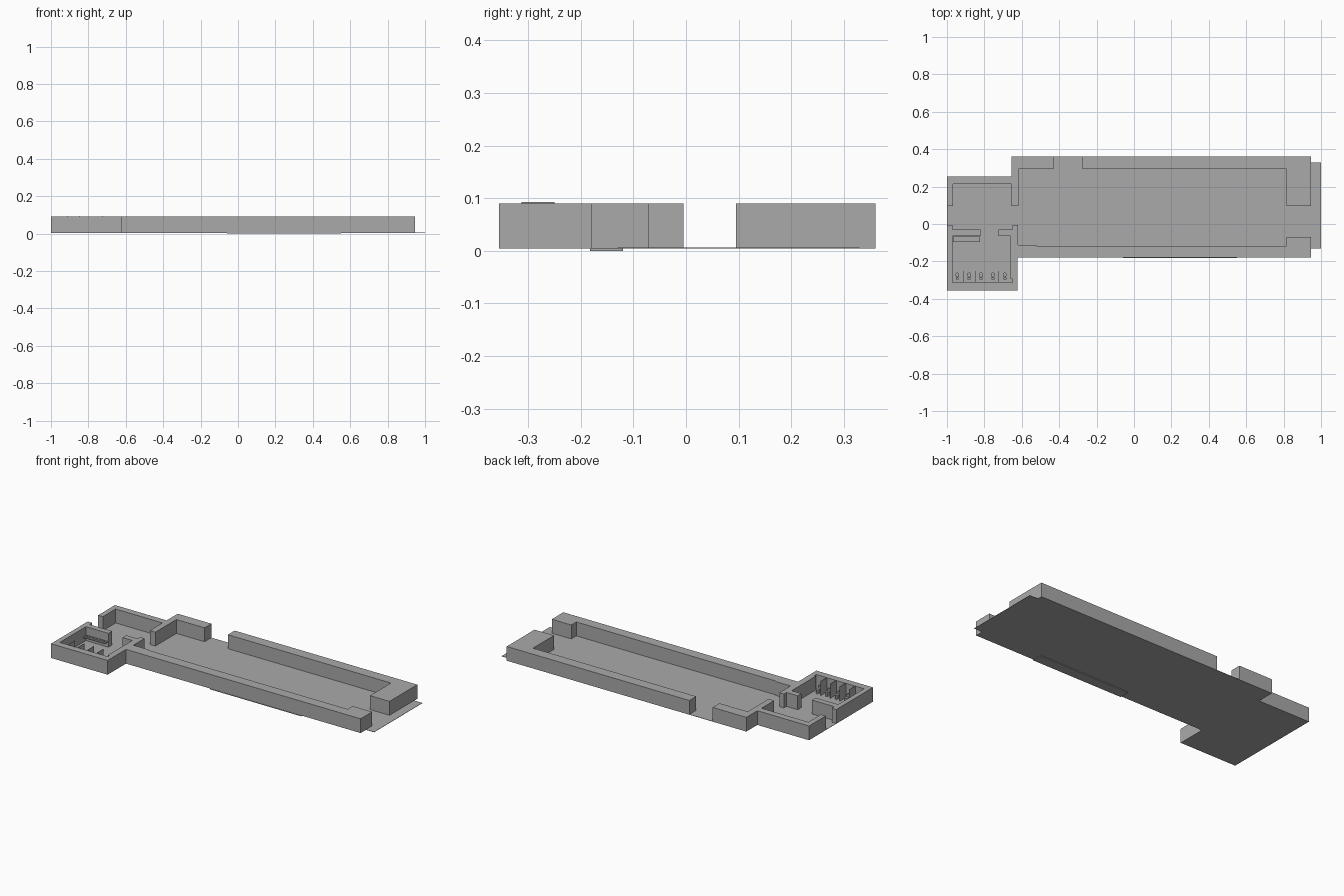
import bpy, bmesh, math

if "Cube" in bpy.data.objects:
    bpy.data.objects.remove(bpy.data.objects["Cube"])

FLOOR = 0.006
TOP = 0.09

grey = bpy.data.materials.new("plain_grey")
grey.diffuse_color = (0.4, 0.4, 0.4, 1)
grey.use_nodes = True
grey.node_tree.nodes["Principled BSDF"].inputs["Base Color"].default_value = grey.diffuse_color


def finish(name, bm):
    bmesh.ops.recalc_face_normals(bm, faces=bm.faces[:])
    mesh = bpy.data.meshes.new(name)
    bm.to_mesh(mesh)
    bm.free()
    mesh.materials.append(grey)
    obj = bpy.data.objects.new(name, mesh)
    bpy.context.collection.objects.link(obj)
    return obj


def extrude_plan(name, points, z0, z1):
    """Extrude a flat plan outline between two heights."""
    bm = bmesh.new()
    face = bm.faces.new([bm.verts.new((x, y, z0)) for x, y in points])
    ext = bmesh.ops.extrude_face_region(bm, geom=[face], use_keep_orig=True)
    verts = [v for v in ext["geom"] if isinstance(v, bmesh.types.BMVert)]
    bmesh.ops.translate(bm, verts=verts, vec=(0, 0, z1 - z0))
    return finish(name, bm)


def box(name, x0, x1, y0, y1, z0, z1):
    return extrude_plan(name, [(x0, y0), (x1, y0), (x1, y1), (x0, y1)], z0, z1)


def oval(name, x, y, rx, ry, z0, z1, sides=8):
    pts = [(x + rx * math.cos(2 * math.pi * i / sides),
            y + ry * math.sin(2 * math.pi * i / sides)) for i in range(sides)]
    return extrude_plan(name, pts, z0, z1)


# Thin floor slab with the ledge at the east end
extrude_plan("floor", [
    (-1, -.355), (-.622, -.355), (-.622, -.18), (.945, -.18), (.945, -.13), (1, -.13),
    (1, .33), (.945, .33), (.945, .36), (-.655, .36), (-.655, .255), (-1, .255)],
    FLOOR - 0.002, FLOOR)

# Walls of the north-west room, running to the north doorway
extrude_plan("north_west_wall", [
    (-1, .095), (-.968, .095), (-.968, .215), (-.655, .215), (-.655, .095), (-.618, .095),
    (-.618, .295), (-.43, .295), (-.43, .36), (-.655, .36), (-.655, .255), (-1, .255)],
    FLOOR, TOP)

# Long north wall and the thick north-east end
extrude_plan("north_east_wall", [
    (-.275, .295), (.815, .295), (.815, .095), (.945, .095), (.945, .36), (-.275, .36)],
    FLOOR, TOP)

# Long south wall joined to the walls around the south-west room
extrude_plan("south_wall", [
    (.945, -.07), (.815, -.07), (.815, -.118), (-.52, -.118), (-.52, -.112), (-.62, -.112),
    (-.62, -.005), (-.65, -.005), (-.65, -.03), (-.725, -.03), (-.725, -.065),
    (-.66, -.065), (-.66, -.295), (-.65, -.295), (-.65, -.313), (-.97, -.313),
    (-.97, -.065), (-.82, -.065), (-.82, -.03), (-.97, -.03), (-.97, -.005),
    (-1, -.005), (-1, -.355), (-.622, -.355), (-.622, -.18), (.945, -.18)],
    FLOOR, TOP)

# Shallow footing under the south wall
box("south_footing", -.06, .55, -.182, -.12, 0, FLOOR - 0.002)

# Toilets with thin panels between the stalls
for i in range(5):
    x = -.945 + i * .0635
    oval("toilet_bowl", x, -.272, .010, .014, FLOOR, .03)
    box("toilet_tank", x - .008, x + .008, -.296, -.285, FLOOR, .042)
    if i < 4:
        box("stall_panel", x + .031, x + .033, -.313, -.25, FLOOR, .093)

# Wash counter with a row of basins
box("wash_counter", -.968, -.823, -.097, -.068, .036, .042)
for i in range(6):
    oval("basin", -.953 + i * .0227, -.084, .008, .008, .042, .046)
